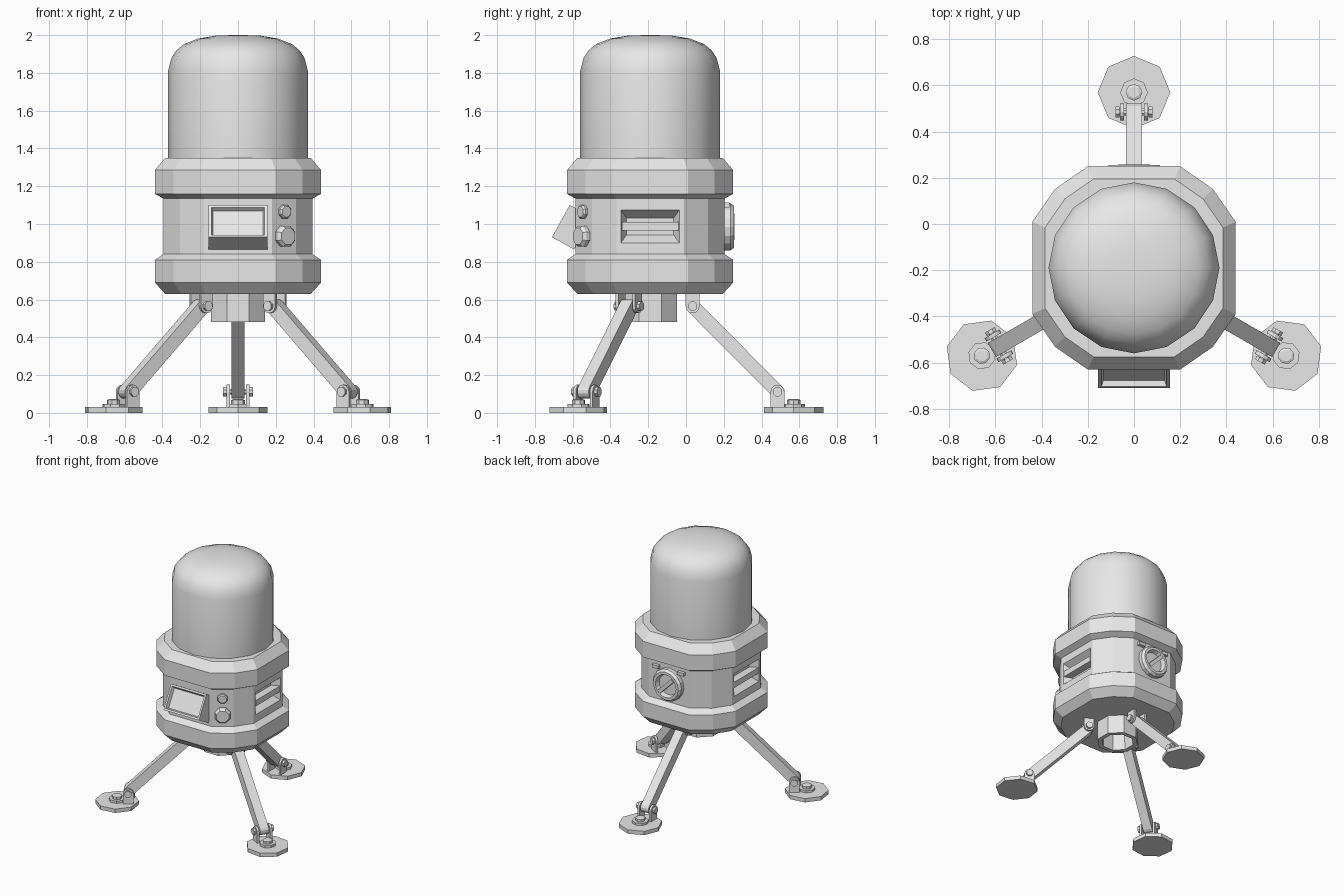
import bpy, bmesh
from math import sin, cos, pi, radians, atan2
from mathutils import Matrix, Vector

if "Cube" in bpy.data.objects:
    bpy.data.objects.remove(bpy.data.objects["Cube"])

grey = bpy.data.materials.new("light grey metal")
grey.use_nodes = True
COLOUR = (0.8, 0.8, 0.8, 1)
grey.diffuse_color = COLOUR
grey.node_tree.nodes["Principled BSDF"].inputs["Base Color"].default_value = COLOUR

AXIS = Matrix.Translation((0, -0.19, 0))


def finish(name, bm, matrix=AXIS, smooth=False):
    bm.transform(matrix)
    bmesh.ops.recalc_face_normals(bm, faces=bm.faces)
    mesh = bpy.data.meshes.new(name)
    bm.to_mesh(mesh)
    bm.free()
    mesh.materials.append(grey)
    obj = bpy.data.objects.new(name, mesh)
    bpy.context.collection.objects.link(obj)
    if smooth:
        bpy.ops.object.select_all(action='DESELECT')
        obj.select_set(True)
        bpy.context.view_layer.objects.active = obj
        bpy.ops.object.shade_smooth_by_angle(angle=radians(35))
    return obj


def regular(sides, turn=0.0):
    return [2 * pi * i / sides + turn for i in range(sides)]


def lathe(name, profile, angles, matrix=AXIS, smooth=False):
    """Sweep (radius, height) points round z; both ends are capped."""
    bm = bmesh.new()
    rings = [[bm.verts.new((r * cos(a), r * sin(a), z)) for a in angles] for r, z in profile]
    n = len(angles)
    for low, high in zip(rings, rings[1:]):
        for i in range(n):
            j = (i + 1) % n
            bm.faces.new((low[i], low[j], high[j], high[i]))
    bm.faces.new(rings[0][::-1])
    bm.faces.new(rings[-1])
    return finish(name, bm, matrix, smooth)


def box(name, size, matrix):
    bm = bmesh.new()
    bmesh.ops.create_cube(bm, size=1, matrix=Matrix.Diagonal((*size, 1)))
    return finish(name, bm, matrix)


def slab(name, outline, y0, y1, matrix):
    """Extrude an (x, z) outline from y0 to y1."""
    bm = bmesh.new()
    face = bm.faces.new([bm.verts.new((x, y0, z)) for x, z in outline])
    new = bmesh.ops.extrude_face_region(bm, geom=[face])["geom"]
    bmesh.ops.translate(bm, vec=(0, y1 - y0, 0),
                        verts=[v for v in new if isinstance(v, bmesh.types.BMVert)])
    return finish(name, bm, matrix)


def arc(centre, radius, start, steps=6):
    return [(centre[0] + radius * cos(start + pi * i / steps),
             centre[1] + radius * sin(start + pi * i / steps)) for i in range(steps + 1)]


# Housing: a square with two-step corners, swept through two thick collars
corner = radians(24.4)
housing_angles = [q * pi / 2 + a for q in range(4) for a in (corner, pi / 4, pi / 2 - corner)]
K = 1 / cos(corner)
housing = lathe("housing", [(h * K, z) for h, z in (
    (0.385, 0.63), (0.44, 0.69), (0.44, 0.81), (0.395, 0.84), (0.395, 1.135),
    (0.44, 1.16), (0.44, 1.285), (0.385, 1.35))], housing_angles)

# Side vents: tapered recess with a bar across the middle
for side, label in ((1, "left"), (-1, "right")):
    bm = bmesh.new()
    bmesh.ops.create_cube(bm, size=1)
    for v in bm.verts:
        outer = v.co.x * side > 0
        v.co = (side * (0.405 if outer else 0.33),
                v.co.y * (0.32 if outer else 0.25), 0.987 + v.co.z * (0.19 if outer else 0.09))
    cutter = finish("vent_cutter", bm)
    cutter.hide_render = True
    cut = housing.modifiers.new("vent", 'BOOLEAN')
    cut.object, cut.operation, cut.solver = cutter, 'DIFFERENCE', 'EXACT'
    bpy.context.view_layer.objects.active = housing
    bpy.ops.object.modifier_apply(modifier=cut.name)
    bpy.data.objects.remove(cutter)
    box(label + "_vent_bar", (0.06, 0.3, 0.045),
        AXIS @ Matrix.Translation((side * 0.364, 0, 0.987)))

# Dome
lathe("dome", [(0.37, 1.34), (0.37, 1.81), (0.352, 1.88), (0.325, 1.92), (0.285, 1.953),
               (0.21, 1.982), (0.12, 1.997), (0.03, 2.0)], regular(16), smooth=True)

# Open nozzle below
lathe("nozzle", [(0.155, 0.64), (0.155, 0.48), (0.12, 0.48), (0.11, 0.62)], regular(8, pi / 8))

# Tilted screen on the front
bm = bmesh.new()
bmesh.ops.create_cube(bm, size=1, matrix=Matrix.Diagonal((0.31, 0.134, 0.195, 1)))
bm.faces.ensure_lookup_table()
front = min(bm.faces, key=lambda f: f.calc_center_median().y)
bmesh.ops.inset_region(bm, faces=[front], thickness=0.02)
bmesh.ops.inset_region(bm, faces=[front], thickness=0.012, depth=-0.025)
finish("screen", bm, Matrix.Translation((0, -0.604, 0.983)) @ Matrix.Rotation(radians(-29), 4, 'X'))

# Buttons on the slanted front corner
facing = Vector((0.58, -0.81, 0)).to_track_quat('Z', 'Y').to_matrix().to_4x4()
for name, z, r, depth in (("small_button", 1.065, 0.038, 0.025), ("large_button", 0.935, 0.06, 0.04)):
    lathe(name, [(r, -0.02), (r, depth * 0.6), (r * 0.8, depth)], regular(8, pi / 8),
          AXIS @ Matrix.Translation((0.243, -0.35, z)) @ facing)

# Round hatch with a slanted handle on the back
back = AXIS @ Matrix.Translation((0, 0.39, 0.985)) @ Matrix.Rotation(-pi / 2, 4, 'X')
lathe("hatch_ring", [(0.125, -0.02), (0.125, 0.035), (0.11, 0.055), (0.09, 0.055), (0.08, 0.02)],
      regular(16), back)
box("hatch_handle", (0.17, 0.028, 0.045), back @ Matrix.Rotation(radians(45), 4, 'Z')
    @ Matrix.Translation((0, 0, 0.035)))
for side in (-1, 1):
    box("hatch_latch", (0.055, 0.04, 0.025), AXIS @ Matrix.Translation((side * 0.11, 0.4, 1.1)))

# Three legs, each drawn in its own radial plane
HIP, ANKLE, R = (0.225, 0.565), (0.675, 0.112), 0.037
slope = atan2(ANKLE[1] - HIP[1], ANKLE[0] - HIP[0])
leg_outline = arc(ANKLE, R, slope - pi / 2) + arc(HIP, R, slope + pi / 2)
hip_lug = arc(HIP, R, pi) + [(HIP[0] + R, 0.64), (HIP[0] - R, 0.64)]
ankle_lug = arc(ANKLE, R, 0) + [(ANKLE[0] - R, 0.025), (ANKLE[0] + R, 0.025)]
for label, angle in (("back", 90), ("right", 210), ("left", 330)):
    m = AXIS @ Matrix.Rotation(radians(angle), 4, 'Z')
    slab(label + "_leg", leg_outline, -0.035, 0.035, m)
    for joint, centre, lug in (("hip", HIP, hip_lug), ("ankle", ANKLE, ankle_lug)):
        for side in (-1, 1):
            slab(f"{label}_{joint}_lug", lug, side * 0.043, side * 0.06, m)
        pin = m @ Matrix.Translation((centre[0], 0, centre[1])) @ Matrix.Rotation(pi / 2, 4, 'X')
        lathe(f"{label}_{joint}_pin", [(0.026, -0.08), (0.026, -0.062), (0.016, -0.062),
              (0.016, 0.062), (0.026, 0.062), (0.026, 0.08)], regular(8, pi / 8), pin)
    foot = m @ Matrix.Translation((0.76, 0, 0))
    lathe(label + "_foot", [(0.157, 0), (0.157, 0.03)], regular(8), foot)
    lathe(label + "_foot_bolt", [(0.06, 0.025), (0.06, 0.048), (0.036, 0.048), (0.036, 0.068),
          (0.025, 0.073)], regular(8), foot)
